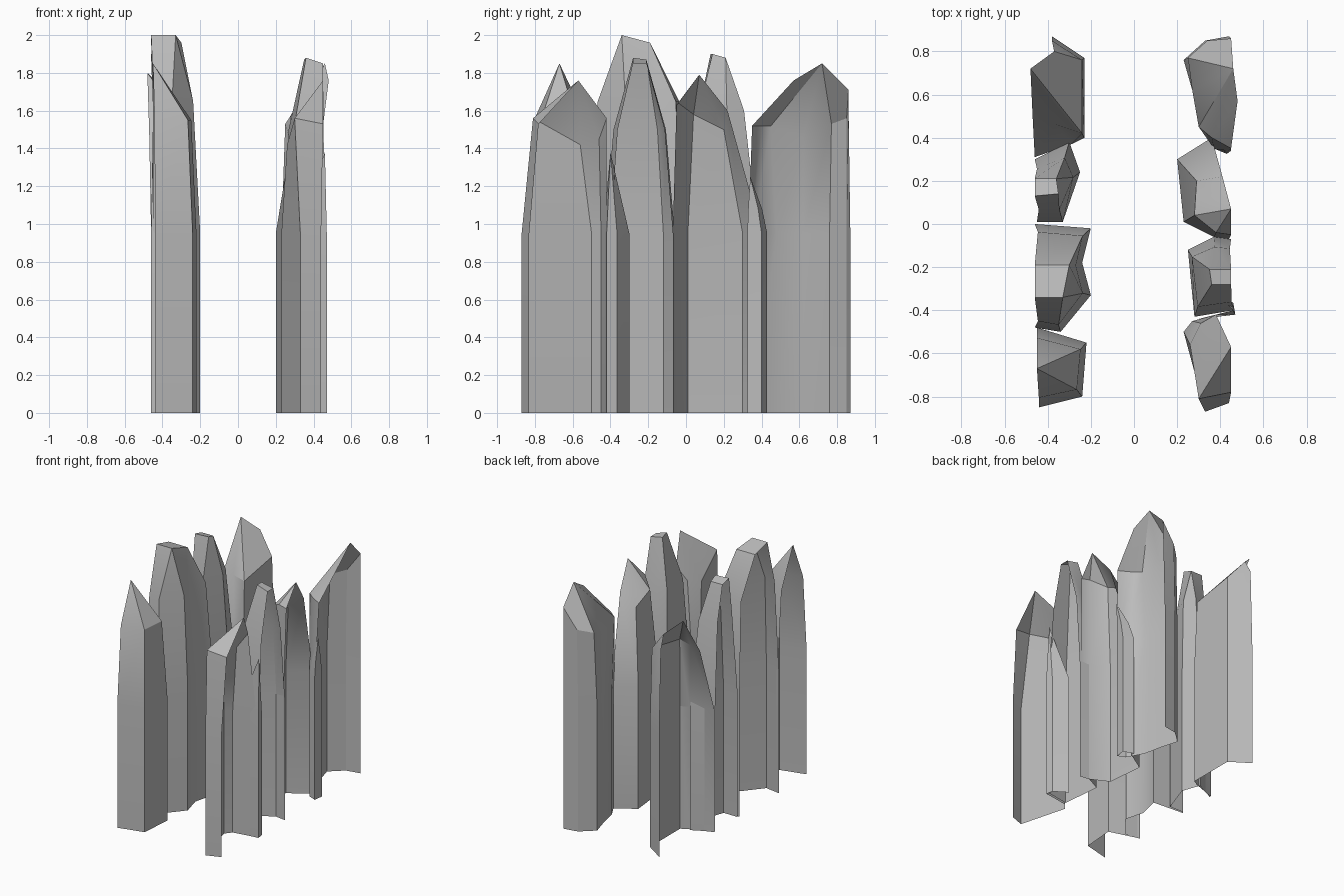
import bpy
import bmesh
from math import radians
from mathutils import Vector

cube = bpy.data.objects.get("Cube")
if cube:
    bpy.data.objects.remove(cube, do_unlink=True)

# One plain stone colour
stone = bpy.data.materials.new("grey_stone")
stone.use_nodes = True
colour = (0.5, 0.5, 0.5, 1)
stone.diffuse_color = colour
stone.node_tree.nodes["Principled BSDF"].inputs["Base Color"].default_value = colour

BEND = 0.95  # height where the straight shaft starts to taper


def mean(points):
    return sum((Vector(p) for p in points), Vector((0, 0, 0))) / len(points)


def tapered(footprint, tops, height, pull_x=0.12, pull_y=0.25):
    """Level shoulder: the footprint drawn in towards the tip."""
    centre = mean(tops)
    return [(x + (centre.x - x) * pull_x, y + (centre.y - y) * pull_y, height)
            for x, y in footprint]


def loft(bm, lower, upper, pick):
    """Join two open chains of vertices; several lower ones may share an upper."""
    for i in range(len(lower) - 1):
        ring = [lower[i], lower[i + 1], upper[pick(i + 1)], upper[pick(i)]]
        bm.faces.new(list(dict.fromkeys(ring)))


def crystal(name, footprint, neck, tops):
    """Tapered shard, open underneath and on one side."""
    bm = bmesh.new()
    base, waist = [[bm.verts.new((x, y, z)) for x, y in footprint] for z in (0, BEND)]
    shoulder = [bm.verts.new(p) for p in neck]
    tip = [bm.verts.new(p) for p in tops]
    ratio = (len(tip) - 1) / (len(neck) - 1)
    loft(bm, base, waist, lambda i: i)
    loft(bm, waist, shoulder, lambda i: i)
    loft(bm, shoulder, tip, lambda i: round(i * ratio))
    if len(tip) > 3:  # chopped-off top
        bm.faces.new(tip)
    # Normals point away from the middle of the shard
    bmesh.ops.recalc_face_normals(bm, faces=bm.faces)
    middle = mean([v.co for v in bm.verts])
    if sum(f.normal.dot(f.calc_center_median() - middle) for f in bm.faces) < 0:
        bmesh.ops.reverse_faces(bm, faces=bm.faces)
    mesh = bpy.data.meshes.new(name)
    bm.to_mesh(mesh)
    bm.free()
    mesh.materials.append(stone)
    obj = bpy.data.objects.new(name, mesh)
    bpy.context.collection.objects.link(obj)
    bpy.ops.object.select_all(action="DESELECT")
    obj.select_set(True)
    bpy.context.view_layer.objects.active = obj
    bpy.ops.object.shade_smooth_by_angle(angle=radians(30))


# Row on the left side, front to back
crystal("left_front_crystal",
        [(.44, -.83), (.33, -.87), (.23, -.5), (.27, -.45), (.45, -.42)],
        [(.45, -.78, 1.53), (.3, -.81, 1.56), (.26, -.56, 1.42), (.31, -.46, 1.45),
         (.38, -.42, 1.56)],
        [(.45, -.57, 1.76)])

base = [(.46, -.4), (.28, -.43), (.25, -.12), (.37, -.06), (.45, -.07)]
tops = [(.45, -.28, 1.85), (.36, -.28, 1.88), (.35, -.21, 1.87), (.45, -.21, 1.85)]
crystal("left_second_crystal", base, tapered(base, tops, 1.5), tops)

crystal("left_third_crystal",
        [(.44, -.07), (.37, -.06), (.23, .01), (.2, .3), (.36, .4)],
        [(.45, -.05, 1.63), (.38, -.04, 1.64), (.28, .04, 1.58), (.29, .2, 1.5),
         (.41, .22, 1.6)],
        [(.45, .07, 1.79)])

crystal("left_back_crystal",
        [(.43, .33), (.37, .35), (.3, .48), (.27, .62), (.23, .76), (.33, .85), (.44, .87)],
        [(.45, .35, 1.52), (.36, .4, 1.52), (.3, .45, 1.52), (.27, .62, 1.46),
         (.25, .77, 1.53), (.34, .85, 1.56), (.45, .86, 1.66)],
        [(.48, .57, 1.76), (.46, .72, 1.85), (.45, .86, 1.71)])

# Two low shards filling the gaps of the left row, convex outwards
for name, base, tip in (
        ("left_front_shard",
         [(.3, -.44), (.47, -.42), (.46, -.365), (.36, -.3)], (.46, -.4, 1.38)),
        ("left_back_shard",
         [(.37, .35), (.43, .325), (.44, .4), (.36, .43)], (.45, .34, 1.25))):
    crystal(name, base, tapered(base, [tip], 1.08, .3, .3), [tip])

# Row on the right side, front to back
base = [(-.44, -.85), (-.24, -.8), (-.22, -.55), (-.45, -.48)]
tops = [(-.45, -.67, 1.85)]
crystal("right_front_crystal", base, tapered(base, tops, 1.55), tops)

base = [(-.46, -.48), (-.34, -.5), (-.2, -.33), (-.24, -.18), (-.2, -.02), (-.46, 0)]
tops = [(-.46, -.34, 2), (-.33, -.34, 2), (-.3, -.19, 1.96), (-.46, -.19, 1.96)]
crystal("right_second_crystal", base, tapered(base, tops, 1.65, .2, .14), tops)

base = [(-.45, .01), (-.33, .01), (-.25, .24), (-.3, .38), (-.46, .3)]
tops = [(-.46, .13, 1.9), (-.35, .14, 1.9), (-.36, .21, 1.88), (-.46, .21, 1.88)]
crystal("right_third_crystal", base, tapered(base, tops, 1.6, .2, .35), tops)

crystal("right_back_crystal",
        [(-.46, .31), (-.29, .37), (-.23, .4), (-.23, .77), (-.38, .87)],
        [(-.47, .5, 1.48), (-.36, .46, 1.48), (-.24, .42, 1.48), (-.24, .76, 1.54),
         (-.38, .85, 1.6)],
        [(-.48, .72, 1.8), (-.37, .8, 1.7)])
